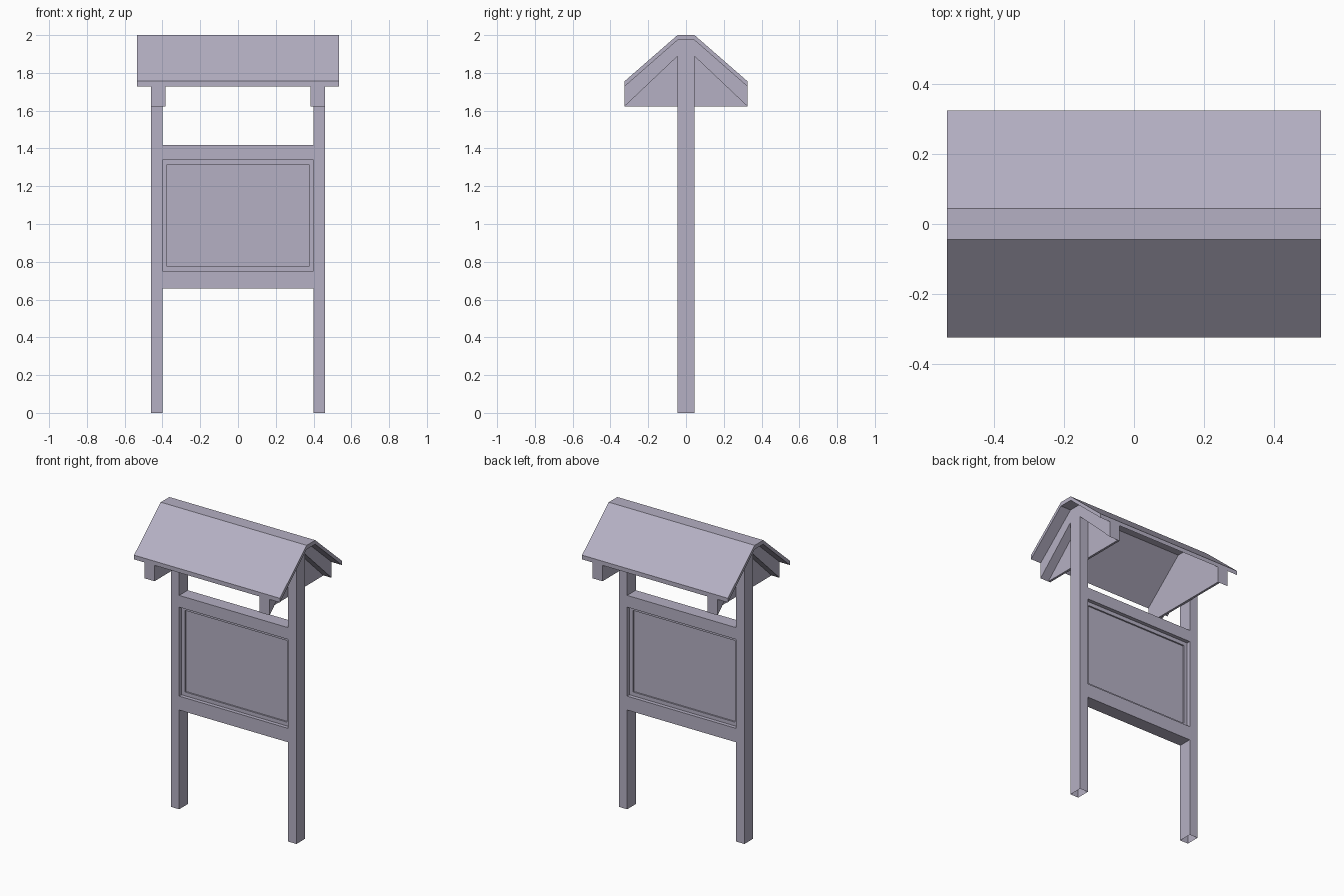
import bpy, bmesh
from mathutils import Vector

if "Cube" in bpy.data.objects:
    bpy.data.objects.remove(bpy.data.objects["Cube"])

paint = bpy.data.materials.new("grey_violet")
paint.diffuse_color = (0.46, 0.433, 0.547, 1)
paint.use_nodes = True
paint.node_tree.nodes["Principled BSDF"].inputs["Base Color"].default_value = paint.diffuse_color


def finish(name, bm):
    bmesh.ops.recalc_face_normals(bm, faces=bm.faces)
    me = bpy.data.meshes.new(name)
    bm.to_mesh(me)
    bm.free()
    me.materials.append(paint)
    ob = bpy.data.objects.new(name, me)
    bpy.context.collection.objects.link(ob)
    return ob


def extrude_x(name, pts, x0, x1, open_bottom=False):
    """Extrude a closed (y, z) profile from x0 to x1."""
    bm = bmesh.new()
    face = bm.faces.new([bm.verts.new((x0, y, z)) for y, z in pts])
    geo = bmesh.ops.extrude_face_region(bm, geom=[face], use_keep_orig=True)
    bmesh.ops.translate(bm, vec=(x1 - x0, 0, 0),
                        verts=[v for v in geo["geom"] if isinstance(v, bmesh.types.BMVert)])
    if open_bottom:
        low = [f for f in bm.faces if all(v.co.z < 1e-4 for v in f.verts)]
        bmesh.ops.delete(bm, geom=low, context='FACES_ONLY')
    return finish(name, bm)


def box(name, lo, hi, rim=None):
    """Box; rim = (width, depth) sinks a stepped panel into front and back."""
    lo, hi = Vector(lo), Vector(hi)
    bm = bmesh.new()
    bmesh.ops.create_cube(bm, size=1)
    bmesh.ops.scale(bm, vec=hi - lo, verts=bm.verts)
    bmesh.ops.translate(bm, vec=(lo + hi) / 2, verts=bm.verts)
    bm.normal_update()
    if rim:
        sides = [f for f in bm.faces if abs(f.normal.y) > 0.9]
        bmesh.ops.inset_individual(bm, faces=sides, thickness=rim[0], use_even_offset=True)
        for f in bmesh.ops.extrude_discrete_faces(bm, faces=sides)["faces"]:
            step = -rim[1] if f.calc_center_median().y > 0 else rim[1]
            bmesh.ops.translate(bm, vec=(0, step, 0), verts=f.verts)
    return finish(name, bm)


def mirrored(half):
    """Complete a profile symmetric about y = 0."""
    return half + [(-y, z) for y, z in reversed(half)]


# Posts with sloping rafters, and gable plates on their inner sides
eave, ridge = (0.325, 1.728), (0.045, 1.973)
post = mirrored([(0.045, 0), (0.045, 1.888), (0.325, 1.623), eave, ridge])
plate = mirrored([(0.325, 1.623), eave, ridge])
for side, s in (("left", -1), ("right", 1)):
    extrude_x(f"{side}_post", post, s * 0.40, s * 0.46, open_bottom=True)
    extrude_x(f"{side}_gable_plate", plate, s * 0.385, s * 0.40)

# Roof: a thin shell with a flat ridge
outer = mirrored([(0.325, 1.756), (0.045, 2.0)])
inner = mirrored([eave, ridge])
extrude_x("roof", outer + inner[::-1], -0.535, 0.535)

# Cross rails and the framed notice panel
box("top_rail", (-0.40, -0.045, 1.34), (0.40, 0.045, 1.418))
box("bottom_rail", (-0.40, -0.045, 0.658), (0.40, 0.045, 0.75))
box("notice_panel", (-0.40, -0.02, 0.75), (0.40, 0.02, 1.34), rim=(0.025, 0.01))
